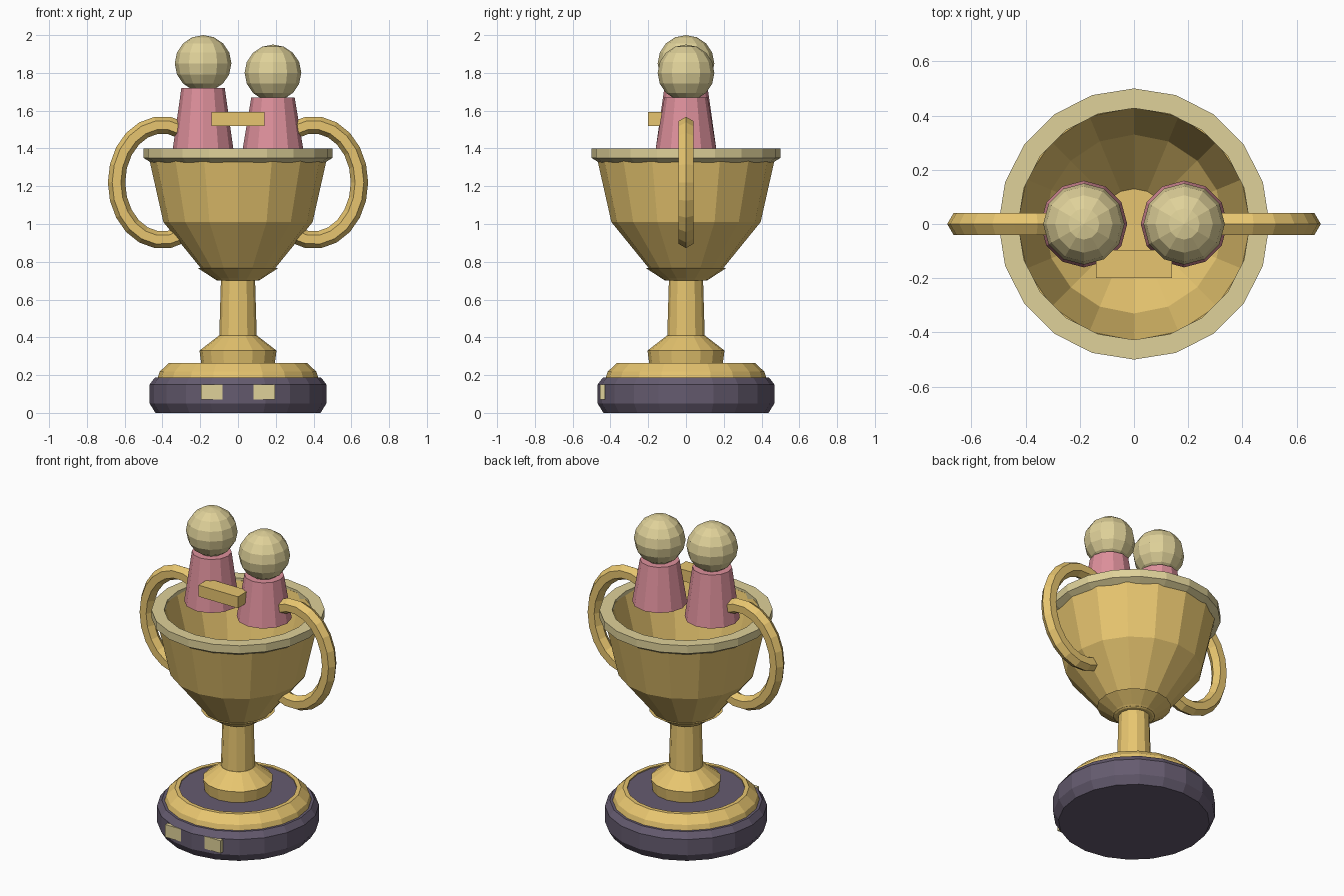
import bpy, bmesh
from math import sin, cos, pi, radians
from mathutils import Vector

if "Cube" in bpy.data.objects:
    bpy.data.objects.remove(bpy.data.objects["Cube"])


def material(name, rgb):
    m = bpy.data.materials.new(name)
    m.diffuse_color = (*rgb, 1)
    m.use_nodes = True
    m.node_tree.nodes["Principled BSDF"].inputs["Base Color"].default_value = m.diffuse_color
    return m


GOLD = material("gold", (0.80, 0.56, 0.16))
CREAM = material("cream", (0.74, 0.64, 0.32))
PINK = material("pink", (0.73, 0.28, 0.33))
PURPLE = material("dark_purple", (0.13, 0.105, 0.16))


def finish(name, bm, mat):
    bmesh.ops.recalc_face_normals(bm, faces=bm.faces)
    me = bpy.data.meshes.new(name)
    bm.to_mesh(me)
    bm.free()
    me.materials.append(mat)
    ob = bpy.data.objects.new(name, me)
    bpy.context.collection.objects.link(ob)
    return ob


def lathe(name, profile, sides, mat, x=0, loop=False):
    """Spin (radius, z) points about a vertical axis; loop closes the section, else ends are capped."""
    bm = bmesh.new()
    rings = [[bm.verts.new((x + r * sin(2 * pi * i / sides), -r * cos(2 * pi * i / sides), z))
              for i in range(sides)] for r, z in profile]
    pairs = list(zip(rings, rings[1:])) + ([(rings[-1], rings[0])] if loop else [])
    for a, b in pairs:
        for i in range(sides):
            j = (i + 1) % sides
            bm.faces.new((a[i], a[j], b[j], b[i]))
    if not loop:
        bm.faces.new(rings[0])
        bm.faces.new(rings[-1])
    return finish(name, bm, mat)


def box(name, lo, hi, mat):
    bm = bmesh.new()
    bmesh.ops.create_cube(bm, size=1)
    lo, hi = Vector(lo), Vector(hi)
    for v in bm.verts:
        v.co = (lo + hi) / 2 + v.co * (hi - lo)
    return finish(name, bm, mat)


def handle(name, side):
    """Hexagonal tube swept along an elliptical arc."""
    bm = bmesh.new()
    rings, steps, tube = [], 14, 0.046
    for k in range(steps + 1):
        t = radians(-115 + 230 * k / steps)
        c = Vector((0.40 + 0.243 * cos(t), 0, 1.22 + 0.305 * sin(t)))
        n = Vector((cos(t) / 0.243, 0, sin(t) / 0.305)).normalized()
        ring = []
        for i in range(6):
            p = c + tube * (cos(i * pi / 3) * n + sin(i * pi / 3) * Vector((0, 1, 0)))
            ring.append(bm.verts.new((side * p.x, p.y, p.z)))
        rings.append(ring)
    for a, b in zip(rings, rings[1:]):
        for i in range(6):
            j = (i + 1) % 6
            bm.faces.new((a[i], a[j], b[j], b[i]))
    bm.faces.new(rings[0])
    bm.faces.new(rings[-1])
    return finish(name, bm, GOLD)


# Plinth, gold ring around its top, and front plaque
lathe("plinth", [(0.437, 0), (0.468, 0.05), (0.468, 0.15), (0.44, 0.187),
                 (0.35, 0.187), (0.35, 0.258)], 20, PURPLE)
lathe("plinth_ring", [(0.34, 0.185), (0.425, 0.185), (0.415, 0.218), (0.365, 0.265), (0.34, 0.265)],
      20, GOLD, loop=True)
box("plaque", (-0.195, -0.455, 0.07), (0.195, -0.43, 0.15), CREAM)

# Foot, stem and collar
lathe("foot", [(0.193, 0.25), (0.204, 0.33), (0.10, 0.41)], 16, GOLD)
lathe("stem", [(0.10, 0.38), (0.09, 0.72)], 12, GOLD)
lathe("collar", [(0.11, 0.70), (0.215, 0.768), (0.15, 0.755)], 16, GOLD)

# Hollow cup and rim
lathe("cup", [(0.12, 0.705), (0.20, 0.77), (0.395, 1.01), (0.467, 1.33), (0.47, 1.385),
              (0.43, 1.385), (0.33, 1.01), (0.13, 0.80)], 16, GOLD)
lathe("rim", [(0.46, 1.325), (0.50, 1.35), (0.50, 1.40), (0.427, 1.40), (0.427, 1.36)],
      20, CREAM, loop=True)

# Mirrored handles
handle("handle_left", -1)
handle("handle_right", 1)

# Two figures: tapered bodies with round heads
for side, x, head_z in (("left", -0.185, 1.85), ("right", 0.185, 1.80)):
    lathe("body_" + side, [(0.16, 1.40), (0.115, head_z - 0.13)], 12, PINK, x)
    bm = bmesh.new()
    bmesh.ops.create_uvsphere(bm, u_segments=12, v_segments=8, radius=0.15)
    bmesh.ops.translate(bm, verts=bm.verts, vec=(x, 0, head_z))
    finish("head_" + side, bm, CREAM)

# Bar joining the figures
box("joining_bar", (-0.14, -0.20, 1.52), (0.14, -0.095, 1.593), GOLD)
